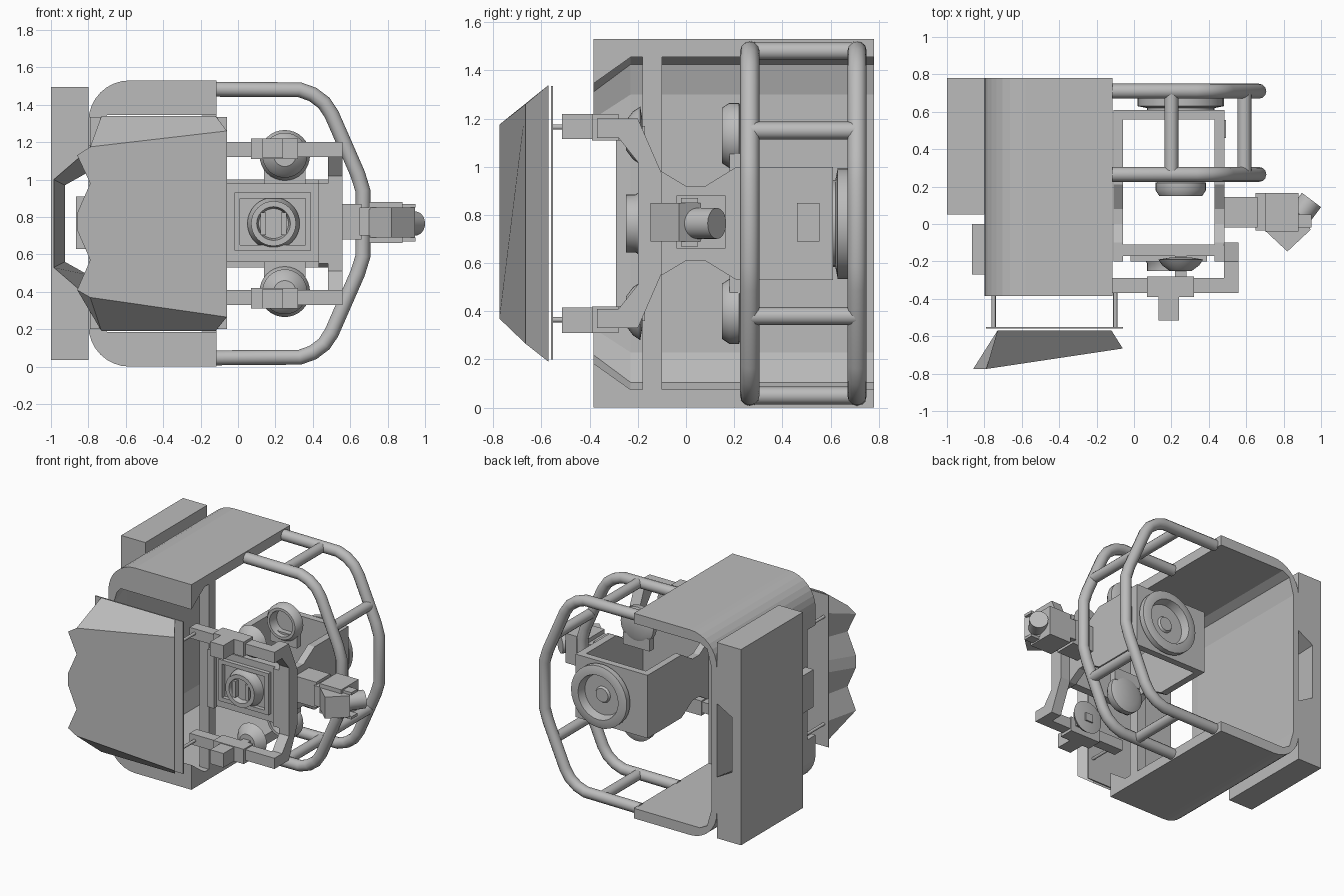
import bpy, bmesh, math
from mathutils import Vector

cube = bpy.data.objects.get("Cube")
if cube:
    bpy.data.objects.remove(cube)

grey = bpy.data.materials.new("plain grey")
grey.use_nodes = True
grey.diffuse_color = (0.5, 0.5, 0.5, 1)
grey.node_tree.nodes["Principled BSDF"].inputs["Base Color"].default_value = (0.5, 0.5, 0.5, 1)

MID = 0.765  # height of the horizontal mirror plane


def loft(name, rings, smooth=False):
    """Skin a list of equal-length closed rings and cap both ends."""
    bm = bmesh.new()
    loops = [[bm.verts.new(p) for p in ring] for ring in rings]
    n = len(loops[0])
    for a, b in zip(loops, loops[1:]):
        for i in range(n):
            j = (i + 1) % n
            bm.faces.new((a[i], a[j], b[j], b[i]))
    bm.faces.new(loops[0])
    bm.faces.new(loops[-1])
    bmesh.ops.recalc_face_normals(bm, faces=bm.faces)
    mesh = bpy.data.meshes.new(name)
    bm.to_mesh(mesh)
    bm.free()
    mesh.materials.append(grey)
    obj = bpy.data.objects.new(name, mesh)
    bpy.context.collection.objects.link(obj)
    if smooth:
        bpy.ops.object.select_all(action='DESELECT')
        obj.select_set(True)
        bpy.context.view_layer.objects.active = obj
        bpy.ops.object.shade_smooth_by_angle(angle=math.radians(35))
    return obj


def box(name, x, y, z):
    return loft(name, [[(x[0], y[0], h), (x[1], y[0], h), (x[1], y[1], h), (x[0], y[1], h)] for h in z])


def plate_x(name, outline, x0, x1):
    """Extrude a (y, z) outline along x."""
    return loft(name, [[(x, y, z) for y, z in outline] for x in (x0, x1)])


def turned(name, start, axis, profile):
    """Turn a list of (radius, distance) around an axis."""
    axis = Vector(axis).normalized()
    side = axis.cross((0, 0, 1)).normalized()
    up = side.cross(axis)
    angles = [math.tau * i / 32 for i in range(32)]
    return loft(name, [[Vector(start) + axis * d + (side * math.cos(a) + up * math.sin(a)) * r
                        for a in angles] for r, d in profile], True)


def mirrored(half):
    """Complete a (u, z) half outline with its reflection in the middle plane."""
    return half + [(u, 2 * MID - z) for u, z in reversed(half)]


def subtract(obj, cutter):
    mod = obj.modifiers.new("cut", 'BOOLEAN')
    mod.object = cutter
    mod.solver = 'EXACT'
    cutter.hide_render = True
    cutter.hide_viewport = True
    cutter.display_type = 'WIRE'


def pipe(name, points, radius):
    curve = bpy.data.curves.new(name, 'CURVE')
    curve.dimensions = '3D'
    curve.bevel_depth = radius
    curve.bevel_resolution = 4
    curve.use_fill_caps = True
    spline = curve.splines.new('POLY')
    spline.points.add(len(points) - 1)
    for p, co in zip(spline.points, points):
        p.co = (*co, 1)
    spline.use_smooth = True
    curve.materials.append(grey)
    obj = bpy.data.objects.new(name, curve)
    bpy.context.collection.objects.link(obj)


# Curved housing: C section with thicker front lips
arc = [(-0.58 - 0.22 * math.sin(t), 1.31 + 0.22 * math.cos(t))
       for t in (math.pi / 2 * i / 8 for i in range(9))]
outer = mirrored([(-0.115, 1.53)] + arc)


def c_section(y, inner_half):
    return [(x, y, z) for x, z in outer + list(reversed(mirrored(inner_half)))]


front_inner = [(-0.115, 1.345), (-0.7, 1.345), (-0.73, 1.31), (-0.765, 1.2)]
back_inner = [(-0.115, 1.455), (-0.66, 1.455), (-0.72, 1.425), (-0.755, 1.3)]
shell = loft("housing_shell", [c_section(-0.385, front_inner), c_section(-0.23, back_inner),
                               c_section(0.78, back_inner)])
subtract(shell, box("housing_front_cutter", (-0.9, -0.7), (-0.5, -0.29), (0.36, 1.18)))

# Side pack with tapering channel on its inner face
def pack_ring(y, depth, deep_z, wide_z):
    ring = mirrored([(-1, 1.495), (-0.8, 1.495), (-0.8, wide_z), (depth, deep_z)])
    return [(x, y, z) for x, z in ring]


loft("side_pack", [pack_ring(0.05, -0.985, 1.0, 1.16), pack_ring(0.78, -0.925, 0.97, 1.04)])
box("side_mount", (-0.865, -0.79), (-0.27, 0.0), (0.63, 0.91))

# Front shield with toothed edge
teeth = [(-0.79, 1.175), (-0.86, 1.13), (-0.79, 0.98), (-0.86, 0.82), (-0.86, 0.73),
         (-0.79, 0.57), (-0.86, 0.41), (-0.79, 0.37)]
front_edge = [(-0.06, 0.265), (-0.06, 1.26)] + teeth
rim_z = [1.34, 1.18, 0.99, 0.82, 0.73, 0.56, 0.36, 0.19]
rim = [(-0.12, 0.19), (-0.12, 1.34)] + [(-0.73, z) for z in rim_z]
loft("front_shield", [[(x, max(-0.775, -0.775 + 0.15 * (x + 0.79)), z) for x, z in front_edge],
                      [(x, -0.57, z) for x, z in rim]])
box("shield_back_plate", (-0.79, -0.06), (-0.56, -0.552), (0.2, 1.335))

# Mirrored upper and lower chassis parts
for side, s in (("upper", 1), ("lower", -1)):
    def at(a, b):
        return sorted((MID + s * a, MID + s * b))
    for x in (-0.75, -0.1):
        pipe(side + "_shield_rod", [(x, -0.555, MID + s * 0.4), (x, -0.3, MID + s * 0.4)], 0.011)
    box(side + "_rail", (-0.14, 0.56), (-0.37, -0.29), at(0.355, 0.435))
    box(side + "_rail_clamp", (0.07, 0.32), (-0.39, -0.28), at(0.345, 0.455))
    box(side + "_rail_block", (0.13, 0.24), (-0.515, -0.38), at(0.35, 0.455))
    z = MID + s * 0.365
    turned(side + "_rear_ring", (0.25, 0.24, z), (0, -1, 0),
           [(0.09, 0), (0.135, 0.02), (0.135, 0.06), (0.115, 0.09), (0.095, 0.09), (0.085, 0.02)])
    turned(side + "_front_disc", (0.25, -0.18, z), (0, -1, 0),
           [(0.06, 0), (0.12, 0.01), (0.1, 0.04), (0.06, 0.07)])
    box(side + "_disc_stem", (0.22, 0.28), (-0.3, -0.17), at(0.345, 0.405))
    box(side + "_ring_foot", (0.14, 0.36), (0.18, 0.23), at(0.2, 0.29))

# Chassis post and bent column joining the rails
box("chassis_post", (-0.19, -0.115), (-0.18, -0.1), (0.07, 1.46))
right_edge = [(-0.37, 1.2), (-0.2, 1.2), (-0.1, 0.97)]
left_edge = [(-0.37, 1.12), (-0.28, 1.12), (-0.2, 1.02)]
plate_x("bent_column", mirrored(right_edge) + list(reversed(mirrored(left_edge))), 0.48, 0.56)

# Open central carriage: waisted side plates and end plates
waist = mirrored([(-0.2, 0.98), (-0.1, 0.98), (0.0, 0.92), (0.08, 0.92), (0.21, 1.0), (0.61, 1.0)])
plate_x("carriage_side_inner", waist, -0.11, -0.06)
plate_x("carriage_side_outer", waist, 0.43, 0.485)
box("carriage_side_badge_plate", (0.48, 0.493), (0.46, 0.555), (0.69, 0.85))
box("carriage_front_plate", (-0.08, 0.45), (-0.17, -0.11), (0.56, 0.98))
box("carriage_back_plate", (-0.08, 0.45), (0.56, 0.61), (0.53, 1.0))
for z in (0.62, 0.9):
    box("bezel_bar", (-0.02, 0.39), (-0.2, -0.16), (z, z + 0.03))
for x in (-0.02, 0.36):
    box("bezel_post", (x, x + 0.03), (-0.2, -0.16), (0.62, 0.93))
turned("front_hub", (0.19, -0.16, MID), (0, -1, 0),
       [(0.14, 0), (0.14, 0.02), (0.12, 0.05), (0.12, 0.09), (0.09, 0.09), (0.08, 0.05)])
for x in (0.12, 0.23):
    box("hub_rib", (x, x + 0.03), (-0.245, -0.2), (0.705, 0.825))
turned("back_wheel", (0.25, 0.6, MID), (0, 1, 0),
       [(0.18, 0), (0.18, 0.02), (0.23, 0.03), (0.23, 0.07), (0.2, 0.08), (0.165, 0.08),
        (0.15, 0.02), (0.06, 0.02), (0.05, 0.035)])

# Outer arm with angled head
box("arm_base", (0.48, 0.66), (-0.02, 0.145), (0.68, 0.87))
box("arm_body", (0.65, 0.88), (-0.035, 0.165), (0.7, 0.85))
for z in (0.66, 0.84):
    box("arm_clamp", (0.7, 0.88), (-0.04, 0.165), (z, z + 0.04))
    box("arm_clamp_tip", (0.87, 0.95), (-0.02, 0.05), (z + 0.01, z + 0.03))
head = [(0.7, -0.035), (0.82, -0.147), (0.945, -0.03), (0.88, 0.06)]
loft("arm_head", [[(x, y, z) for x, y in head] for z in (0.69, 0.85)])
turned("arm_nozzle", (0.83, -0.03, MID), (0.6, 0.8, 0), [(0.064, 0), (0.064, 0.198)])

# Tubular guard: two loops and their cross bars
bend = [(-0.125, 1.483), (0.33, 1.48), (0.4, 1.455), (0.46, 1.41), (0.5, 1.35), (0.64, 1.03),
        (0.668, 0.94)]
for y in (0.265, 0.71):
    pipe("guard_loop", [(x, y, z) for x, z in mirrored(bend)], 0.04)
for x, z in mirrored([(0.2, 1.48), (0.59, 1.15)]):
    pipe("guard_cross_bar", [(x, 0.265, z), (x, 0.71, z)], 0.037)
